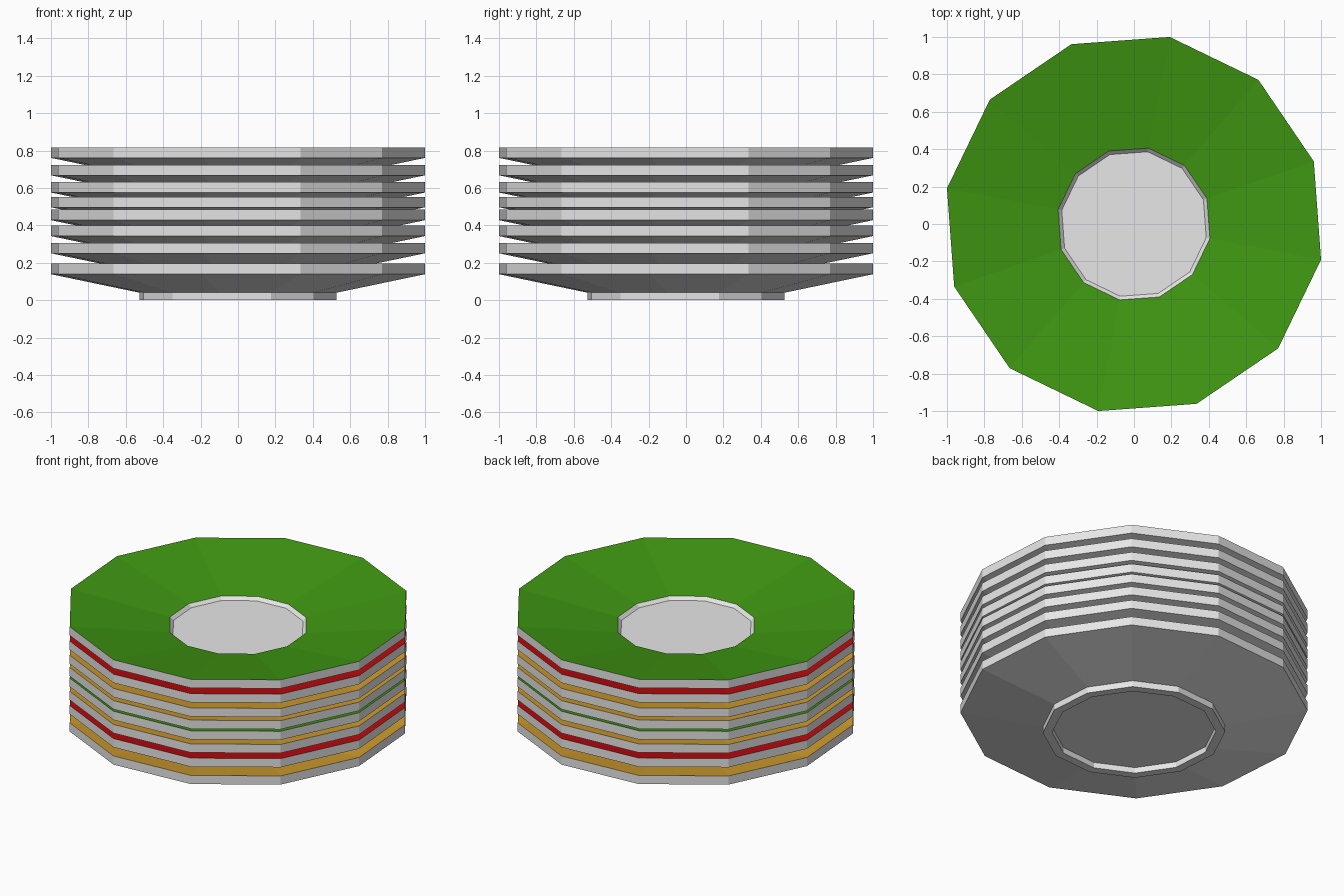
import bpy, bmesh, math

if "Cube" in bpy.data.objects:
    bpy.data.objects.remove(bpy.data.objects["Cube"])

SIDES = 12
TURN = math.radians(-10.8)


def material(name, rgb):
    m = bpy.data.materials.new(name)
    m.diffuse_color = (*rgb, 1)
    m.use_nodes = True
    m.node_tree.nodes["Principled BSDF"].inputs["Base Color"].default_value = m.diffuse_color
    return m


white = material("white_glaze", (0.8, 0.8, 0.8))
colours = {
    "green": material("green_glaze", (0.05, 0.31, 0.006)),
    "red": material("red_glaze", (0.52, 0.003, 0.004)),
    "yellow": material("yellow_glaze", (0.66, 0.35, 0.027)),
}

# Plate profile (radius, height) from the underside centre to the well floor
PROFILE = [(0.48, 0.037), (0.48, 0.0), (0.535, 0.0), (0.535, 0.04),
           (1.018, 0.139), (1.018, 0.195), (0.413, 0.09), (0.393, 0.07)]
PAINTED = 5  # profile segment from the rim to the well


def plate(name, colour, z):
    bm = bmesh.new()
    rings = []
    for r, h in PROFILE:
        rings.append([bm.verts.new((r * math.cos(TURN + i * math.tau / SIDES),
                                    r * math.sin(TURN + i * math.tau / SIDES), h))
                      for i in range(SIDES)])
    for s in range(len(rings) - 1):
        a, b = rings[s], rings[s + 1]
        for i in range(SIDES):
            j = (i + 1) % SIDES
            f = bm.faces.new((a[i], a[j], b[j], b[i]))
            f.material_index = int(s == PAINTED)
    # underside and well floor
    bm.faces.new(rings[0][::-1])
    bm.faces.new(rings[-1])
    bmesh.ops.recalc_face_normals(bm, faces=bm.faces)
    me = bpy.data.meshes.new(name)
    bm.to_mesh(me)
    bm.free()
    me.materials.append(white)
    me.materials.append(colours[colour])
    ob = bpy.data.objects.new(name, me)
    ob.location.z = z
    bpy.context.collection.objects.link(ob)


# Stack from bottom to top: colour and foot height
STACK = [("yellow", 0.0), ("red", 0.112), ("yellow", 0.204), ("green", 0.289),
         ("yellow", 0.358), ("yellow", 0.437), ("red", 0.529), ("green", 0.622)]
for n, (colour, z) in enumerate(STACK, 1):
    plate(f"{colour}_plate_{n}", colour, z)
